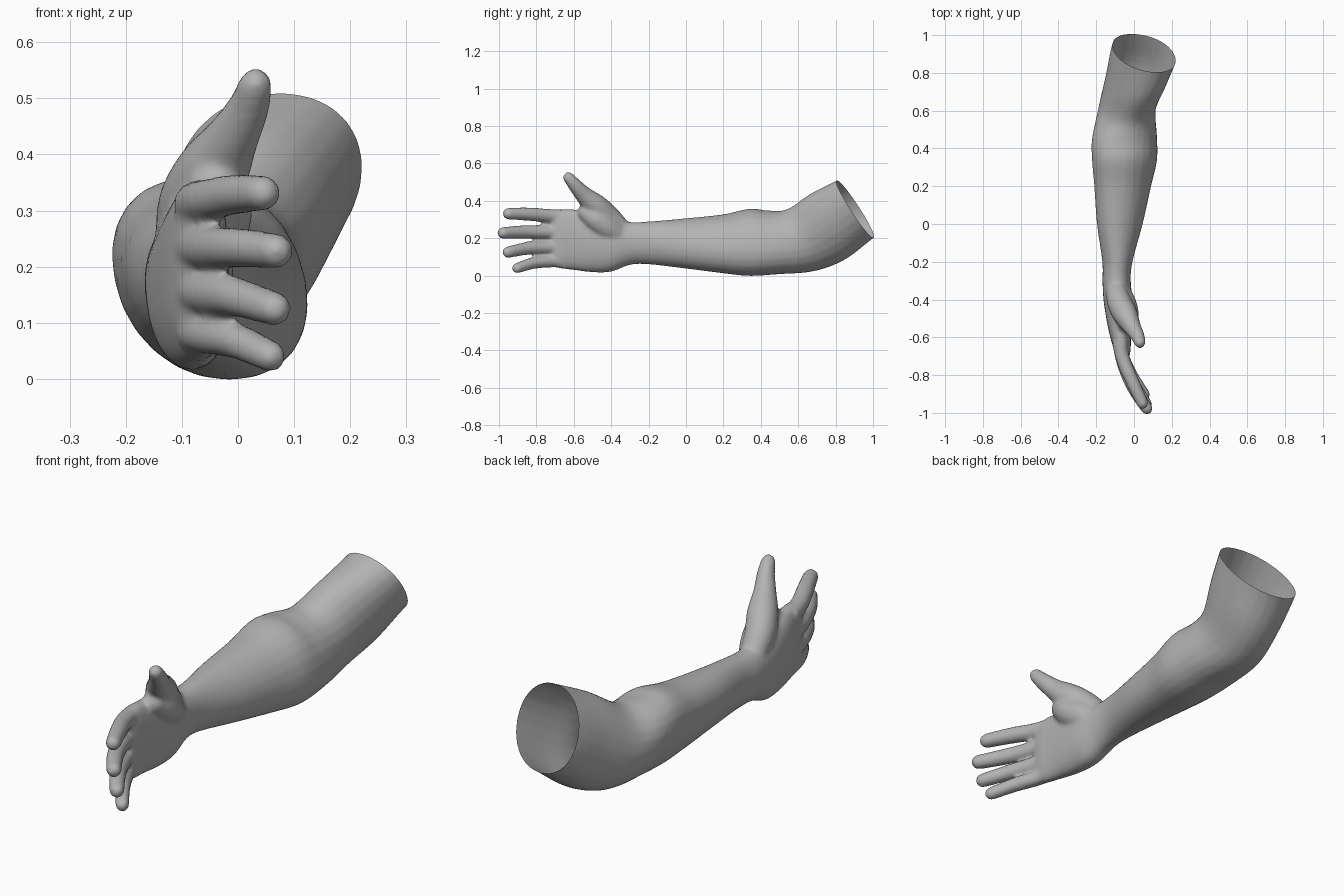
import bpy, bmesh, math
from mathutils import Vector

if "Cube" in bpy.data.objects:
    bpy.data.objects.remove(bpy.data.objects["Cube"])

SIDES = 24


def loft(bm, rings):
    """Skin a list of point rings into a closed tube."""
    loops = [[bm.verts.new(p) for p in ring] for ring in rings]
    for a, b in zip(loops, loops[1:]):
        for i in range(SIDES):
            j = (i + 1) % SIDES
            bm.faces.new((a[i], a[j], b[j], b[i]))
    bm.faces.new(loops[0][::-1])
    bm.faces.new(loops[-1])


def spline(rows, steps):
    """Catmull-Rom interpolation of number rows."""
    rows = [Vector(r) for r in rows]
    pts = [rows[0]] + rows + [rows[-1]]
    out = []
    for p0, p1, p2, p3 in zip(pts, pts[1:], pts[2:], pts[3:]):
        for k in range(steps):
            t = k / steps
            out.append(0.5 * (2 * p1 + (p2 - p0) * t + (2 * p0 - 5 * p1 + 4 * p2 - p3) * t * t
                              + (3 * p1 - p0 - 3 * p2 + p3) * t ** 3))
    return out + [rows[-1]]


def section(x, y, z, a, b, pitch, power, shear):
    """Rounded cross-section leaning back by pitch degrees, its top pushed sideways by shear."""
    up = Vector((0, -math.sin(math.radians(pitch)), math.cos(math.radians(pitch))))
    ring = []
    for i in range(SIDES):
        t = 2 * math.pi * i / SIDES
        c, s = math.cos(t), math.sin(t)
        c = math.copysign(abs(c) ** power, c)
        s = math.copysign(abs(s) ** power, s)
        ring.append(Vector((x + a * c + shear * s, y, z)) + up * (b * s))
    return ring


def digit(bm, rows):
    """Finger tube through (x, y, z, radius) rows with a rounded tip."""
    pts = spline(rows, 4)
    centres = [Vector(p[:3]) for p in pts]
    radii = [p[3] for p in pts]
    end = (centres[-1] - centres[-2]).normalized()
    tip, r = centres[-1], radii[-1]
    for k in (0.5, 0.8, 0.97):
        centres.append(tip + end * r * k)
        radii.append(r * math.sqrt(1 - k * k))
    rings = []
    for i, (c, r) in enumerate(zip(centres, radii)):
        d = centres[min(i + 1, len(centres) - 1)] - centres[max(i - 1, 0)]
        q = d.to_track_quat('Z', 'Y')
        rings.append([c + q @ Vector((r * math.cos(2 * math.pi * k / SIDES),
                                      r * math.sin(2 * math.pi * k / SIDES), 0))
                      for k in range(SIDES)])
    loft(bm, rings)


bm = bmesh.new()

# Upper arm, elbow, forearm, wrist and palm:
# x, y, z, half width, half height, pitch, power, shear
limb = [
    (0.095, 1.03, 0.43, 0.172, 0.18, 31, 0.95, 0.035),
    (0.054, 0.905, 0.355, 0.171, 0.183, 31, 0.95, 0.035),
    (0.01, 0.76, 0.263, 0.160, 0.199, 29, 0.97, 0.02),
    (-0.035, 0.620, 0.190, 0.152, 0.183, 27, 0.97, 0.0),
    (-0.05, 0.47, 0.178, 0.168, 0.173, 10, 0.93, -0.03),
    (-0.05, 0.34, 0.178, 0.168, 0.180, 0, 0.93, -0.035),
    (-0.06, 0.20, 0.170, 0.147, 0.158, 0, 0.95, -0.03),
    (-0.075, 0.0, 0.172, 0.120, 0.135, 0, 1, -0.02),
    (-0.088, -0.20, 0.175, 0.080, 0.115, 0, 1, 0),
    (-0.092, -0.30, 0.172, 0.075, 0.115, 0, 0.95, 0),
    (-0.085, -0.40, 0.162, 0.077, 0.142, 0, 0.9, 0),
    (-0.079, -0.50, 0.175, 0.068, 0.158, 0, 0.88, 0),
    (-0.071, -0.60, 0.192, 0.055, 0.163, 0, 0.85, 0),
    (-0.060, -0.67, 0.195, 0.042, 0.158, 0, 0.8, 0),
    (-0.052, -0.715, 0.195, 0.024, 0.145, 0, 0.75, 0),
]
loft(bm, [section(*row) for row in spline(limb, 4)])

# Fingers: base height, mid height, tip height, tip x, tip y, thickness
for z0, z1, z2, tx, ty, r in [
    (0.312, 0.329, 0.331, 0.045, -0.949, 0.038),
    (0.232, 0.234, 0.228, 0.068, -0.977, 0.038),
    (0.155, 0.146, 0.125, 0.065, -0.952, 0.037),
    (0.083, 0.068, 0.040, 0.058, -0.903, 0.034),
]:
    span = ty + 0.62
    digit(bm, [(-0.080, -0.62, z0, r),
               (-0.054, -0.62 + span * 0.33, z0 * 0.6 + z1 * 0.4, r * 1.0),
               (-0.004, -0.62 + span * 0.68, z1, r * 0.95),
               (tx, ty, z2, r * 0.85)])

# Thumb
digit(bm, [(-0.095, -0.33, 0.230, 0.052),
           (-0.080, -0.41, 0.308, 0.064),
           (-0.045, -0.48, 0.370, 0.065),
           (-0.010, -0.545, 0.430, 0.048),
           (0.018, -0.592, 0.482, 0.038),
           (0.031, -0.628, 0.524, 0.031)])

# Thumb muscle and web
digit(bm, [(-0.088, -0.34, 0.20, 0.060),
           (-0.058, -0.42, 0.255, 0.070),
           (-0.040, -0.48, 0.300, 0.066),
           (-0.040, -0.53, 0.335, 0.052)])

bmesh.ops.recalc_face_normals(bm, faces=bm.faces)
rough = bpy.data.meshes.new("arm_rough")
bm.to_mesh(rough)
bm.free()
arm = bpy.data.objects.new("arm", rough)
bpy.context.collection.objects.link(arm)

# Blend the overlapping parts into one skin
remesh = arm.modifiers.new("blend", 'REMESH')
remesh.mode = 'VOXEL'
remesh.voxel_size = 0.008
smooth = arm.modifiers.new("soften", 'SMOOTH')
smooth.factor = 0.5
smooth.iterations = 16
deps = bpy.context.evaluated_depsgraph_get()
skin = bpy.data.meshes.new_from_object(arm.evaluated_get(deps))
arm.modifiers.clear()
arm.data = skin
skin.name = "arm"

# Open the upper end of the arm with a slanted cut
bm = bmesh.new()
bm.from_mesh(skin)
bmesh.ops.bisect_plane(bm, geom=bm.verts[:] + bm.edges[:] + bm.faces[:], dist=1e-5,
                       plane_co=(0.054, 0.905, 0.355), plane_no=(0.05, 0.31, 0.19),
                       clear_outer=True)
for f in bm.faces:
    f.smooth = True
    f.material_index = 0
bm.to_mesh(skin)
bm.free()

grey = bpy.data.materials.new("plain grey")
grey.diffuse_color = (0.45, 0.45, 0.45, 1)
grey.use_nodes = True
grey.node_tree.nodes["Principled BSDF"].inputs["Base Color"].default_value = grey.diffuse_color
skin.materials.clear()
skin.materials.append(grey)
